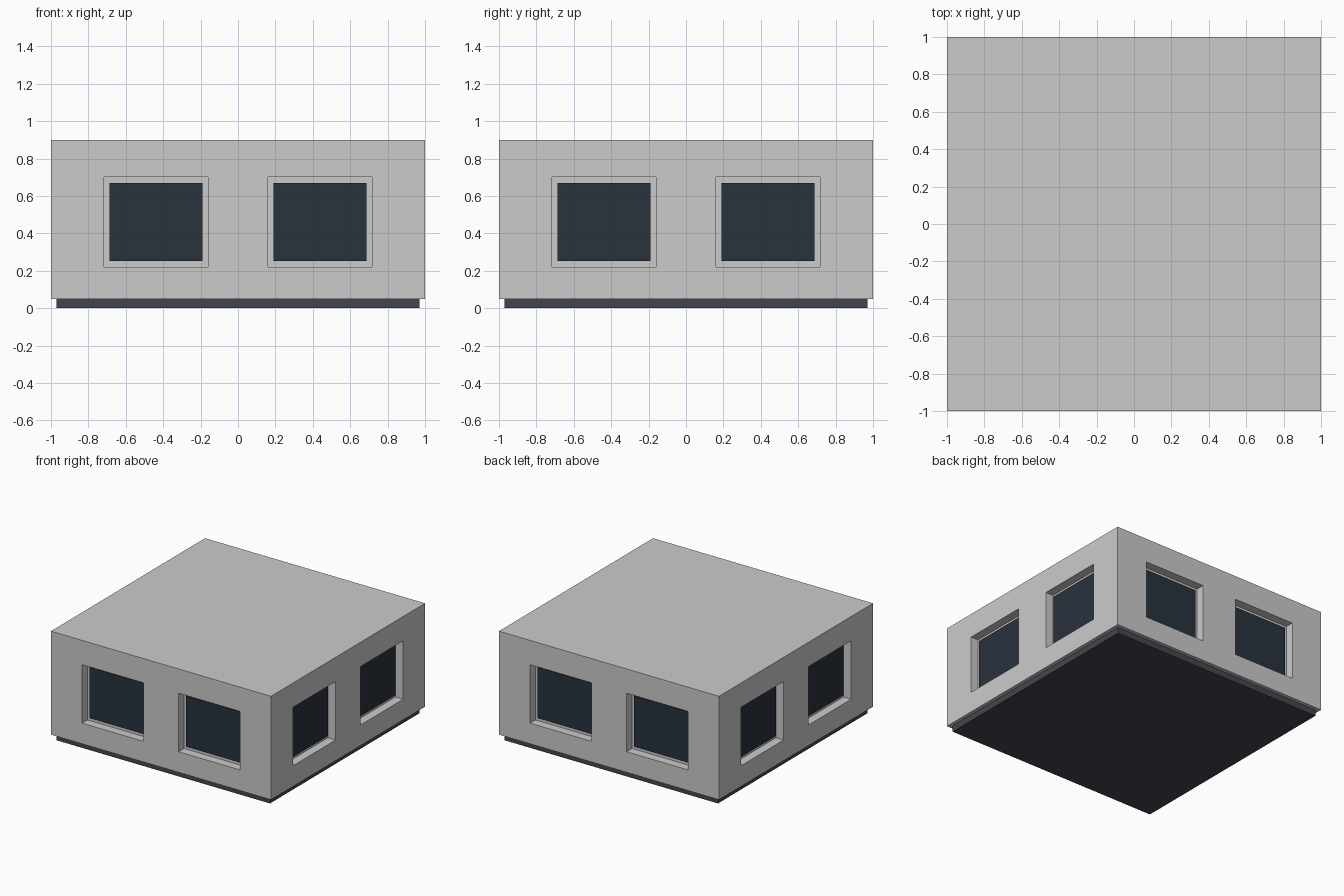
import bpy, bmesh
from math import pi
from mathutils import Matrix, Vector

if "Cube" in bpy.data.objects:
    bpy.data.objects.remove(bpy.data.objects["Cube"])

W, H, CX, CZ = 0.557, 0.48, 0.4385, 0.46   # window opening and centre
RIM, RECESS, DEPTH = 0.031, 0.05, 0.07


def material(name, rgb):
    m = bpy.data.materials.new(name)
    m.diffuse_color = (*rgb, 1)
    m.use_nodes = True
    m.node_tree.nodes["Principled BSDF"].inputs["Base Color"].default_value = m.diffuse_color
    return m


def finish(name, bm, mat=None):
    bmesh.ops.recalc_face_normals(bm, faces=bm.faces)
    me = bpy.data.meshes.new(name)
    bm.to_mesh(me)
    bm.free()
    ob = bpy.data.objects.new(name, me)
    bpy.context.collection.objects.link(ob)
    if mat:
        me.materials.append(mat)
    return ob


def add_box(bm, lo, hi, m=Matrix()):
    lo, hi = Vector(lo), Vector(hi)
    size = Matrix.Diagonal((*(hi - lo), 1))
    bmesh.ops.create_cube(bm, size=1, matrix=m @ Matrix.Translation((lo + hi) / 2) @ size)


def box(name, lo, hi, mat=None):
    bm = bmesh.new()
    add_box(bm, lo, hi)
    return finish(name, bm, mat)


def window_frame(name, m, mat):
    # Rectangular ring made by insetting a face, then pushed into the wall
    bm = bmesh.new()
    pts = [(-W/2, -H/2), (W/2, -H/2), (W/2, H/2), (-W/2, H/2)]
    face = bm.faces.new([bm.verts.new((x, 0, z)) for x, z in pts])
    ring = bmesh.ops.inset_region(bm, faces=[face], thickness=RIM)["faces"]
    bmesh.ops.delete(bm, geom=[face], context='FACES')
    ext = bmesh.ops.extrude_face_region(bm, geom=ring, use_keep_orig=True)["geom"]
    verts = [g for g in ext if isinstance(g, bmesh.types.BMVert)]
    bmesh.ops.translate(bm, verts=verts, vec=(0, DEPTH, 0))
    bm.transform(m)
    return finish(name, bm, mat)


dark = material("dark_trim", (0.055, 0.062, 0.075))
glass_mat = material("dark_glass", (0.022, 0.032, 0.046))

# Building block and recessed plinth
body = box("wall_block", (-1, -1, 0.05), (1, 1, 0.9))
box("plinth", (-0.97, -0.97, 0), (0.97, 0.97, 0.05), dark)

# Two windows on each of the four sides
cut = bmesh.new()
for i, side in enumerate(("front", "right", "back", "left")):
    for sx, label in ((-1, "a"), (1, "b")):
        m = Matrix.Rotation(i * pi / 2, 4, 'Z') @ Matrix.Translation((sx * CX, -1, CZ))
        add_box(cut, (-W/2, -0.1, -H/2), (W/2, DEPTH, H/2), m)
        window_frame(f"{side}_window_frame_{label}", m, dark)
        pane = box(f"{side}_window_pane_{label}", (-W/2 + RIM, RECESS, -H/2 + RIM),
                   (W/2 - RIM, DEPTH, H/2 - RIM), glass_mat)
        pane.data.transform(m)

# Cut the window openings out of the block
cutter = finish("window_cutter", cut)
cutter.hide_render = True
mod = body.modifiers.new("openings", 'BOOLEAN')
mod.object = cutter
mod.solver = 'EXACT'
bpy.context.view_layer.objects.active = body
bpy.ops.object.modifier_apply(modifier=mod.name)
bpy.data.objects.remove(cutter)
